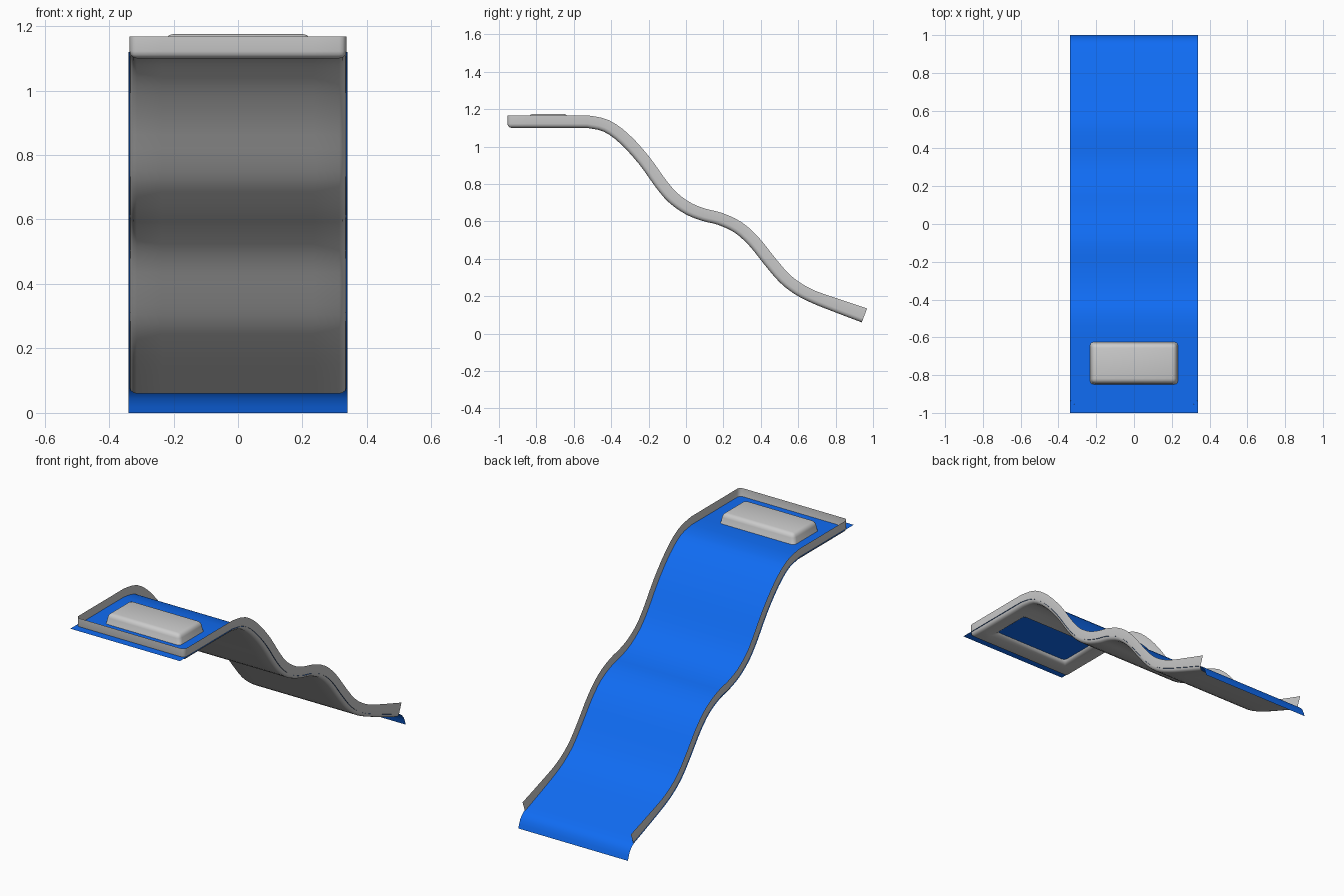
import bpy, bmesh, math
from mathutils import Vector

if "Cube" in bpy.data.objects:
    bpy.data.objects.remove(bpy.data.objects["Cube"])

HALF = 0.336                      # half width of the trough
COLS = (-HALF, -0.236, 0.236, HALF)
BUMP_Y = (-0.852, -0.622)

# Centre-line of the trough floor in (y, z)
FLAT = [(-0.955, 1.10), (BUMP_Y[0], 1.10), (BUMP_Y[1], 1.10)]
CURVE = [(-0.53, 1.10), (-0.44, 1.08), (-0.35, 1.015), (-0.25, 0.905),
         (-0.16, 0.78), (-0.09, 0.70), (0.0, 0.637), (0.09, 0.602),
         (0.17, 0.582), (0.26, 0.54), (0.34, 0.468), (0.42, 0.368),
         (0.50, 0.275), (0.58, 0.212), (0.67, 0.165), (0.80, 0.113), (0.94, 0.06)]


def smooth_path(points, steps=3):
    """Catmull-Rom curve through the points."""
    p = [Vector(q) for q in points]
    p = [2 * p[0] - p[1]] + p + [2 * p[-1] - p[-2]]
    out = []
    for a, b, c, d in zip(p, p[1:], p[2:], p[3:]):
        for k in range(steps):
            t = k / steps
            out.append(0.5 * (2 * b + (c - a) * t + (2 * a - 5 * b + 4 * c - d) * t * t
                              + (3 * b - a - 3 * c + d) * t ** 3))
    return out + [p[-2]]


def offset(path, i, dist):
    """Point moved off the path along its upward normal."""
    t = (path[min(i + 1, len(path) - 1)] - path[max(i - 1, 0)]).normalized()
    return path[i] + Vector((-t.y, t.x)) * dist


def finish(bm, name, angle):
    mesh = bpy.data.meshes.new(name)
    bm.to_mesh(mesh)
    bm.free()
    ob = bpy.data.objects.new(name, mesh)
    bpy.context.collection.objects.link(ob)
    bpy.ops.object.select_all(action='DESELECT')
    ob.select_set(True)
    bpy.context.view_layer.objects.active = ob
    bpy.ops.object.shade_smooth_by_angle(angle=math.radians(angle))
    return ob


path = [Vector(p) for p in FLAT] + smooth_path(CURVE)
last = len(path) - 1

# Trough: floor with side walls, closed at the upper end and open at the lower end
bm = bmesh.new()
floor = [[bm.verts.new((x, p.x, p.y)) for x in COLS] for p in path]
tops = []
for i in range(last + 1):
    q = offset(path, i, 0.067 + 0.013 * max(0, i - last + 6) / 6)
    tops.append([bm.verts.new((x, q.x, q.y)) for x in (-HALF, HALF)])
front = [tops[0][0]] + [bm.verts.new((x, path[0].x, 1.167)) for x in COLS[1:3]] + [tops[0][1]]
for i in range(last):
    for j in range(3):
        if (i, j) != (1, 1):      # opening under the raised pad
            bm.faces.new((floor[i][j], floor[i][j + 1], floor[i + 1][j + 1], floor[i + 1][j]))
    for s, c in ((0, 0), (1, 3)):
        bm.faces.new((floor[i][c], floor[i + 1][c], tops[i + 1][s], tops[i][s]))
for j in range(3):
    bm.faces.new((floor[0][j], floor[0][j + 1], front[j + 1], front[j]))

# Raised pad pressed up out of the trough floor
base = [floor[1][1], floor[1][2], floor[2][2], floor[2][1]]
mid = Vector((0, sum(BUMP_Y) / 2, 0))
pad = []
for v in base:
    sx, sy = math.copysign(1, v.co.x), math.copysign(1, v.co.y - mid.y)
    pad.append(bm.verts.new((v.co.x - 0.012 * sx, v.co.y - 0.012 * sy, 1.175)))
for k in range(4):
    n = (k + 1) % 4
    bm.faces.new((base[k], base[n], pad[n], pad[k]))
bm.faces.new(pad)

# Round all of the folded edges
bmesh.ops.recalc_face_normals(bm, faces=bm.faces)
folds = [e for e in bm.edges if len(e.link_faces) == 2
         and e.calc_face_angle(0) > math.radians(50)]
bmesh.ops.bevel(bm, geom=folds, offset=0.022, segments=3, profile=0.5,
                affect='EDGES', clamp_overlap=True)
bmesh.ops.recalc_face_normals(bm, faces=bm.faces)
finish(bm, "trough", 40)

# Water sheet: follows the floor and curls down past the open end
water = [Vector((-1.0, 1.12))] + [offset(path, i, 0.02) for i in range(last + 1)]
water += [Vector(p) for p in ((0.968, 0.064), (0.983, 0.045), (0.993, 0.022), (1.0, 0.0))]
bm = bmesh.new()
rows = [[bm.verts.new((x, p.x, p.y)) for x in (-0.34, 0.34)] for p in water]
for a, b in zip(rows, rows[1:]):
    bm.faces.new((a[0], a[1], b[1], b[0]))
sheet = finish(bm, "water_sheet", 50)
mat = bpy.data.materials.new("water_blue")
mat.diffuse_color = (0.005, 0.15, 0.9, 1)
mat.use_nodes = True
mat.node_tree.nodes["Principled BSDF"].inputs["Base Color"].default_value = mat.diffuse_color
sheet.data.materials.append(mat)
